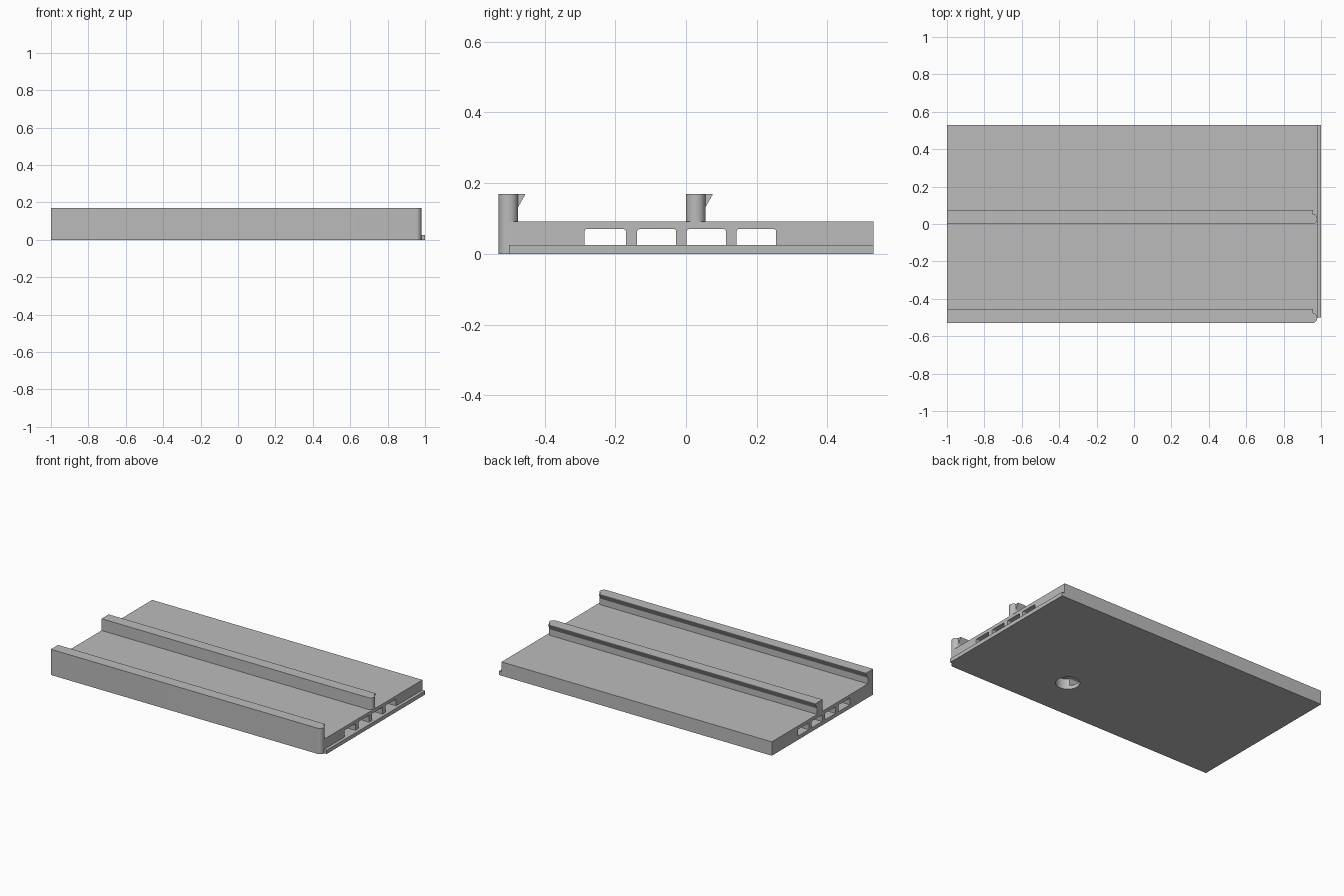
import bpy, bmesh, math
from mathutils import Vector

cube = bpy.data.objects.get("Cube")
if cube:
    bpy.data.objects.remove(cube, do_unlink=True)

grey = bpy.data.materials.new("plain_grey")
grey.use_nodes = True
grey.diffuse_color = (0.5, 0.5, 0.5, 1)
grey.node_tree.nodes["Principled BSDF"].inputs["Base Color"].default_value = (0.5, 0.5, 0.5, 1)

END, BACK, DECK, TOP, LEDGE = 0.98, 0.53, 0.092, 0.17, 0.025


def prism(name, outline, start, sweep):
    """Sweep a closed 3D outline, given by start(a, b), along a vector."""
    bm = bmesh.new()
    face = bm.faces.new([bm.verts.new(start(a, b)) for a, b in outline])
    out = bmesh.ops.extrude_face_region(bm, geom=[face])
    bmesh.ops.translate(bm, vec=Vector(sweep),
                        verts=[v for v in out["geom"] if isinstance(v, bmesh.types.BMVert)])
    bmesh.ops.recalc_face_normals(bm, faces=bm.faces)
    mesh = bpy.data.meshes.new(name)
    bm.to_mesh(mesh)
    bm.free()
    obj = bpy.data.objects.new(name, mesh)
    bpy.context.collection.objects.link(obj)
    mesh.materials.append(grey)
    return obj


def arc(cx, cy, r, first, last, steps=8):
    angles = [math.radians(first + (last - first) * i / steps) for i in range(steps + 1)]
    return [(cx + r * math.cos(t), cy + r * math.sin(t)) for t in angles]


def plan(name, outline, z0, z1):
    return prism(name, outline, lambda x, y: (x, y, z0), (0, 0, z1 - z0))


def along_x(name, outline, x0, x1):
    return prism(name, outline, lambda y, z: (x0, y, z), (x1 - x0, 0, 0))


def smooth(obj, degrees):
    bpy.ops.object.select_all(action="DESELECT")
    obj.select_set(True)
    bpy.context.view_layer.objects.active = obj
    bpy.ops.object.shade_smooth_by_angle(angle=math.radians(degrees))


# Base plate with one rounded front corner
R = 0.027
base = plan("base_plate", [(-1, -BACK)] + arc(END - R, -BACK + R, R, -90, 0)
            + [(END, BACK), (-1, BACK)], 0, DECK)

# Long channels through the plate, and a round socket underneath
cutters = []
for y0, y1 in [(-0.287, -0.17), (-0.138, -0.028), (0.002, 0.113), (0.143, 0.255)]:
    r, z1 = 0.006, 0.07
    section = [(y0, LEDGE), (y1, LEDGE)] + arc(y1 - r, z1 - r, r, 0, 90, 3) \
        + arc(y0 + r, z1 - r, r, 90, 180, 3)
    cutters.append(along_x("channel_cutter", section, -1.1, 1.1))
cutters.append(plan("socket_cutter", arc(0.31, -0.24, 0.072, 0, 360, 40)[:-1], -0.1, 0.068))
for cutter in cutters:
    cutter.hide_render = True
    mod = base.modifiers.new("cut", "BOOLEAN")
    mod.operation, mod.solver, mod.object = "DIFFERENCE", "EXACT", cutter
    bpy.context.view_layer.objects.active = base
    bpy.ops.object.modifier_apply(modifier=mod.name)
    bpy.data.objects.remove(cutter, do_unlink=True)
smooth(base, 35)

# Thin ledge along the end
along_x("end_ledge", [(-0.5, 0), (BACK, 0), (BACK, LEDGE), (-0.5, LEDGE)], END, 1)

# Two rails with rounded ends and an overhanging lip
W, LIP_END = 0.055, 0.957
for name, y in [("front", -BACK), ("middle", 0.0)]:
    inner = y + W
    rail = plan(name + "_rail", [(-1, y)] + arc(END - R, y + R, R, -90, 0)
                + arc(END - R, inner - R, R, 0, 90) + [(-1, inner)], DECK, TOP)
    smooth(rail, 35)
    along_x(name + "_rail_lip", [(inner, 0.132), (inner + 0.02, TOP - 0.003),
                                 (inner + 0.02, TOP), (inner, TOP)], -1, LIP_END)
